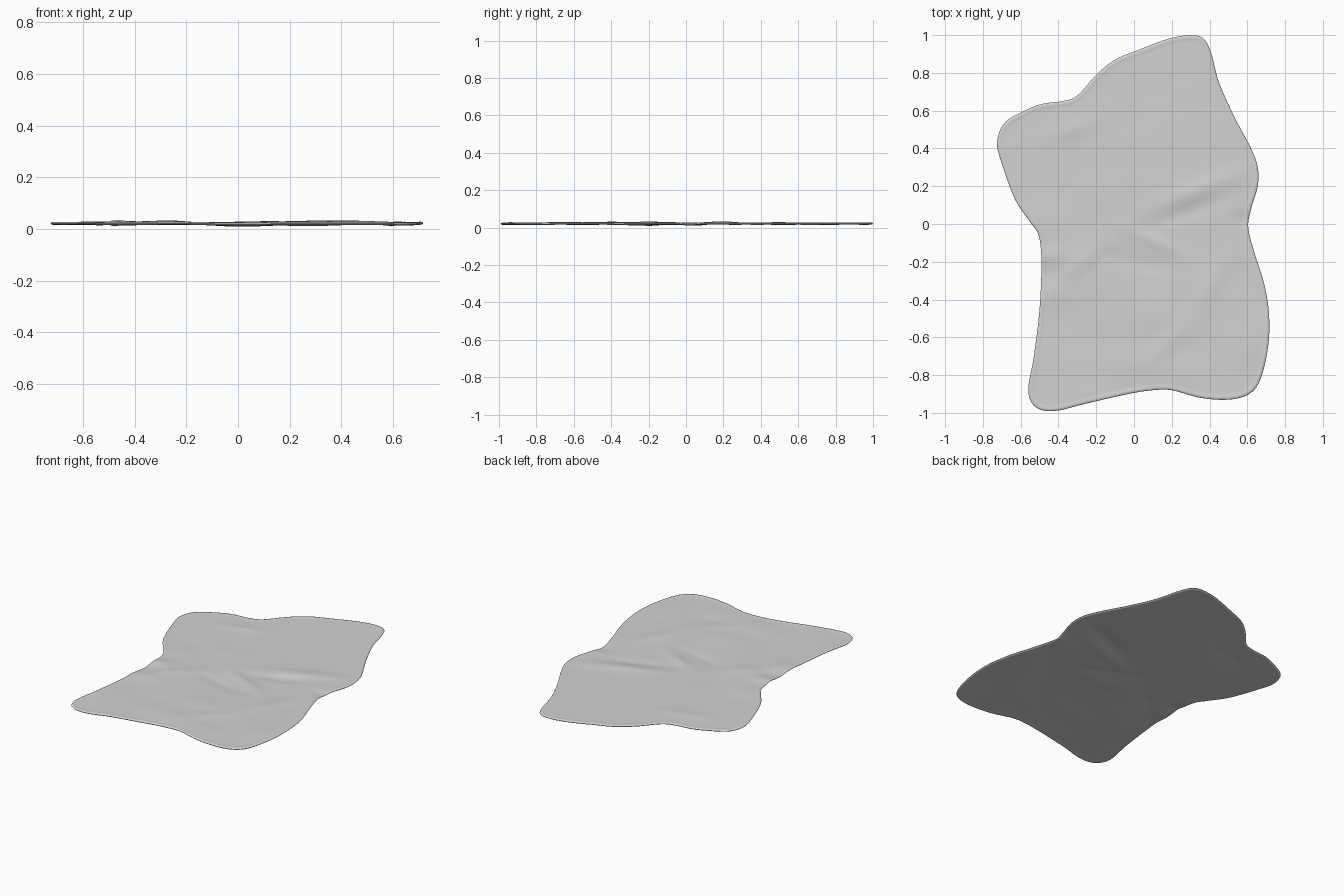
import bpy
import bmesh
import math
from mathutils import Vector, noise

default_cube = bpy.data.objects.get("Cube")
if default_cube:
    bpy.data.objects.remove(default_cube, do_unlink=True)

# Edge of the cloth, clockwise from the back corner, in hundredths
OUTLINE = [
    (30, 100), (37, 98), (41, 90), (45, 75), (53, 57), (62, 40), (65.5, 30),
    (65.5, 20), (62, 8), (60.5, -2), (64, -16), (69, -32), (71.5, -48), (71, -65),
    (67, -82), (61, -90), (50, -93), (35, -92), (20, -88), (10, -88), (-3, -90),
    (-25, -95), (-42, -99), (-52, -97), (-56, -88), (-53, -70), (-50, -45),
    (-49, -20), (-50.5, -6), (-55, 1), (-63, 13), (-70, 32), (-72.5, 43), (-69, 53),
    (-60, 59), (-49, 63.5), (-38, 65), (-30, 68), (-20, 79), (-10, 87), (2, 92), (18, 98),
]

# Folds: centre x, centre y, direction in degrees, half length, half width, height
FOLDS = [
    (0.34, 0.18, 22, 0.25, 0.05, 0.007),
    (0.28, 0.06, 20, 0.22, 0.04, -0.004),
    (-0.32, 0.50, 15, 0.14, 0.04, 0.004),
    (0.12, -0.10, -25, 0.17, 0.04, 0.007),
    (0.02, -0.20, -15, 0.20, 0.04, -0.005),
    (-0.30, -0.22, 35, 0.16, 0.04, 0.005),
    (-0.47, -0.17, 10, 0.10, 0.03, 0.008),
    (-0.47, -0.27, 5, 0.10, 0.03, -0.007),
    (-0.47, -0.38, 0, 0.10, 0.03, 0.006),
    (0.42, -0.30, 60, 0.18, 0.05, 0.005),
    (0.20, -0.62, 40, 0.14, 0.05, 0.005),
    (0.60, 0.02, 0, 0.07, 0.04, -0.006),
]

# Hem cross-section: distance in from the edge, half thickness
HEM = [(0.028, 0.0042), (0.021, 0.0052), (0.012, 0.006), (0.004, 0.0045)]
MID_HEIGHT = 0.021
INNER_RINGS = 36
STEPS = 5


def smooth_outline(points):
    """Closed Catmull-Rom curve through the points."""
    result = []
    count = len(points)
    for i in range(count):
        a, b, c, d = (Vector(points[(i + k) % count]) / 100 for k in (-1, 0, 1, 2))
        for s in range(STEPS):
            t = s / STEPS
            result.append(0.5 * (2 * b + (c - a) * t + (2 * a - 5 * b + 4 * c - d) * t ** 2
                                 + (3 * b - a - 3 * c + d) * t ** 3))
    return result


def inward_normals(points):
    normals = []
    for i, _ in enumerate(points):
        along = points[(i + 1) % len(points)] - points[i - 1]
        normals.append(Vector((along.y, -along.x)).normalized())
    return normals


def wrinkle(p):
    """Height of the rumpled cloth at a point."""
    calm = 0.35 if p.y > 0.3 else 1.0 - 0.65 * max(0, p.y) / 0.3
    z = 0.004 * calm * noise.noise(Vector((p.x * 4, p.y * 6, 0.5)))
    for x, y, angle, length, width, height in FOLDS:
        turn = math.radians(angle)
        dx, dy = p.x - x, p.y - y
        u = (dx * math.cos(turn) + dy * math.sin(turn)) / length
        v = (dy * math.cos(turn) - dx * math.sin(turn)) / width
        z += height * math.exp(-u * u - v * v)
    return z


def build_cloth():
    bm = bmesh.new()
    edge = smooth_outline(OUTLINE)
    normals = inward_normals(edge)

    def inset(distance):
        return [p + n * distance for p, n in zip(edge, normals)]

    def place(p, offset):
        return bm.verts.new((p.x, p.y, MID_HEIGHT + wrinkle(p) + offset))

    # Plan rings from the middle out to the hem
    field = inset(HEM[0][0] + 0.008)
    half = HEM[0][1]
    plan = [([p * (k / INNER_RINGS) for p in field], half) for k in range(1, INNER_RINGS + 1)]
    plan += [(inset(distance), thick) for distance, thick in HEM]

    # Top layer, outer rim, then bottom layer back to the middle
    rings = [[place(p, thick) for p in ring] for ring, thick in plan]
    rings.append([place(p, 0) for p in edge])
    rings += [[place(p, -thick) for p in ring] for ring, thick in reversed(plan)]
    count = len(edge)
    for inner, outer in zip(rings, rings[1:]):
        for i in range(count):
            j = (i + 1) % count
            bm.faces.new((inner[i], inner[j], outer[j], outer[i]))

    # Close both layers at the middle
    for ring, offset in ((rings[0], half), (rings[-1], -half)):
        middle = place(Vector((0, 0)), offset)
        for i in range(count):
            bm.faces.new((middle, ring[i], ring[(i + 1) % count]))

    bmesh.ops.recalc_face_normals(bm, faces=bm.faces)
    mesh = bpy.data.meshes.new("blanket")
    bm.to_mesh(mesh)
    bm.free()
    blanket = bpy.data.objects.new("blanket", mesh)
    bpy.context.collection.objects.link(blanket)
    return blanket


# One plain cloth colour
cloth = bpy.data.materials.new("light_grey_cloth")
cloth.use_nodes = True
grey = (0.65, 0.65, 0.65, 1)
cloth.diffuse_color = grey
cloth.node_tree.nodes["Principled BSDF"].inputs["Base Color"].default_value = grey

blanket = build_cloth()
blanket.data.materials.append(cloth)
bpy.ops.object.select_all(action="DESELECT")
blanket.select_set(True)
bpy.context.view_layer.objects.active = blanket
bpy.ops.object.shade_smooth_by_angle(angle=math.radians(50))
